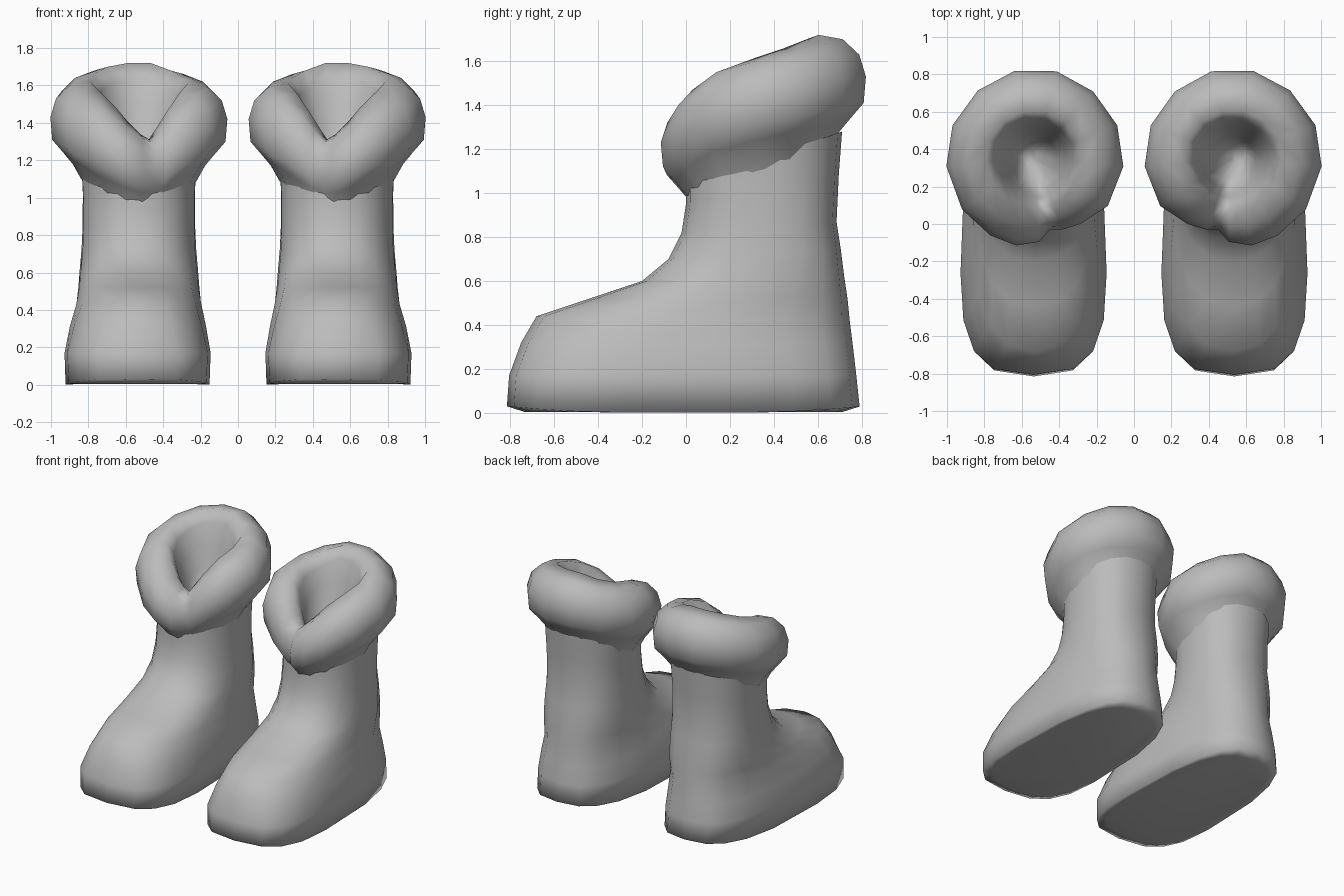
import bpy, bmesh
from math import sin, cos, radians, pi, copysign

cube = bpy.data.objects.get("Cube")
if cube:
    bpy.data.objects.remove(cube, do_unlink=True)

grey = bpy.data.materials.new("soft grey")
grey.use_nodes = True
grey.diffuse_color = (0.5, 0.5, 0.5, 1)
grey.node_tree.nodes["Principled BSDF"].inputs["Base Color"].default_value = (0.5, 0.5, 0.5, 1)


def loft(name, rings, side, cap_start=False, cap_end=False):
    """Skin closed rings; side -1 mirrors the part to the right boot."""
    bm = bmesh.new()
    rows = [[bm.verts.new((x * side, y, z)) for x, y, z in ring] for ring in rings]
    n = len(rows[0])
    faces = []
    for a, b in zip(rows, rows[1:]):
        for i in range(n):
            j = (i + 1) % n
            faces.append(bm.faces.new((a[i], a[j], b[j], b[i])))
    if cap_start:
        faces.append(bm.faces.new(rows[0][::-1]))
    if cap_end:
        faces.append(bm.faces.new(rows[-1]))
    if side < 0:
        bmesh.ops.reverse_faces(bm, faces=faces)
    mesh = bpy.data.meshes.new(name)
    bm.to_mesh(mesh)
    bm.free()
    mesh.materials.append(grey)
    obj = bpy.data.objects.new(name, mesh)
    bpy.context.collection.objects.link(obj)
    bpy.ops.object.select_all(action='DESELECT')
    obj.select_set(True)
    bpy.context.view_layer.objects.active = obj
    bpy.ops.object.shade_smooth_by_angle(angle=radians(100))


def foot_ring(z_front, z_back, y_front, y_back, w_front, w_back, square, cx, sides=18):
    """Egg-shaped outline, wider towards the toe, optionally tilted."""
    ring = []
    for i in range(sides):
        t = 2 * pi * i / sides
        s, c = sin(t), cos(t)
        f = (1 + c) / 2
        y = (y_front + y_back) / 2 - (y_back - y_front) / 2 * copysign(abs(c) ** square, c)
        w = w_front * f + w_back * (1 - f)
        z = z_front * f + z_back * (1 - f)
        ring.append((cx + w * copysign(abs(s) ** square, s), y, z))
    return ring


# Foot and leg outlines from the sole to the ankle top
outlines = [
    (0.03, 0.03, -0.815, 0.79, 0.43, 0.33, 0.66, 0.537),
    (0.17, 0.17, -0.805, 0.775, 0.44, 0.33, 0.66, 0.537),
    (0.32, 0.30, -0.75, 0.76, 0.395, 0.33, 0.72, 0.535),
    (0.44, 0.42, -0.68, 0.745, 0.34, 0.335, 0.80, 0.53),
    (0.52, 0.52, -0.44, 0.735, 0.31, 0.34, 0.82, 0.53),
    (0.60, 0.62, -0.20, 0.72, 0.30, 0.335, 0.84, 0.53),
    (0.70, 0.74, -0.08, 0.705, 0.29, 0.325, 0.85, 0.53),
    (0.82, 0.87, -0.02, 0.685, 0.29, 0.315, 0.86, 0.53),
    (0.95, 1.08, 0.00, 0.695, 0.295, 0.31, 0.88, 0.53),
    (1.06, 1.28, 0.00, 0.71, 0.30, 0.32, 0.90, 0.53),
]

# Collar cross-section: under the roll, over the top, down the lining
section = [(0.03, -0.33), (0.075, -0.25), (0.125, -0.19), (0.185, -0.12), (0.195, 0.0),
           (0.165, 0.10), (0.09, 0.17), (-0.02, 0.19), (-0.07, 0.11), (-0.11, -0.03),
           (-0.16, -0.18)]

# Collar stations: angle from the front, roll height, bulge, vertical scale
stations = [(-12, 1.17, 0.55, 0.75), (-3, 1.18, 0.85, 0.82), (12, 1.23, 1.0, 0.9),
            (30, 1.30, 1.0, 1), (55, 1.38, 1.0, 1), (85, 1.43, 1.0, 1),
            (112, 1.47, 1.0, 1), (140, 1.51, 1.0, 1), (167, 1.53, 1.03, 1),
            (194, 1.53, 1.03, 1), (221, 1.49, 1.0, 1), (248, 1.45, 1.0, 1),
            (275, 1.42, 1.0, 1), (303, 1.37, 0.95, 1), (325, 1.28, 0.75, 0.95),
            (339, 1.21, 0.65, 0.85)]


def collar_rings():
    rings = []
    for dr, dz in section:
        ring = []
        for angle, height, bulge, tall in stations:
            a = radians(angle)
            r = 0.28 + dr * (bulge if dr > 0 else 1)
            z = height + dz * tall
            if dr < 0:
                z = max(z, 1.13)
            ring.append((0.53 + r * sin(a), 0.35 - r * cos(a), z))
        rings.append(ring)
    # Pinched bottom of the lining
    rings.append([(0.56 + 0.04 * sin(radians(s[0])), 0.37 - 0.04 * cos(radians(s[0])), 1.1)
                  for s in stations])
    return rings


for label, side in (("left", 1), ("right", -1)):
    rings = [foot_ring(*o) for o in outlines]
    # Sole edge lifts slightly at the toe and heel
    rings[0] = [(x, y, 0.03 * min(1, abs(y / 0.8)) ** 3) for x, y, z in rings[0]]
    sole = [(0.537 + (x - 0.537) * 0.9, y * 0.9, 0.004) for x, y, z in rings[0]]
    loft(label + "_boot_foot_and_leg", [sole] + rings, side, cap_start=True)
    loft(label + "_boot_collar", collar_rings(), side, cap_end=True)
